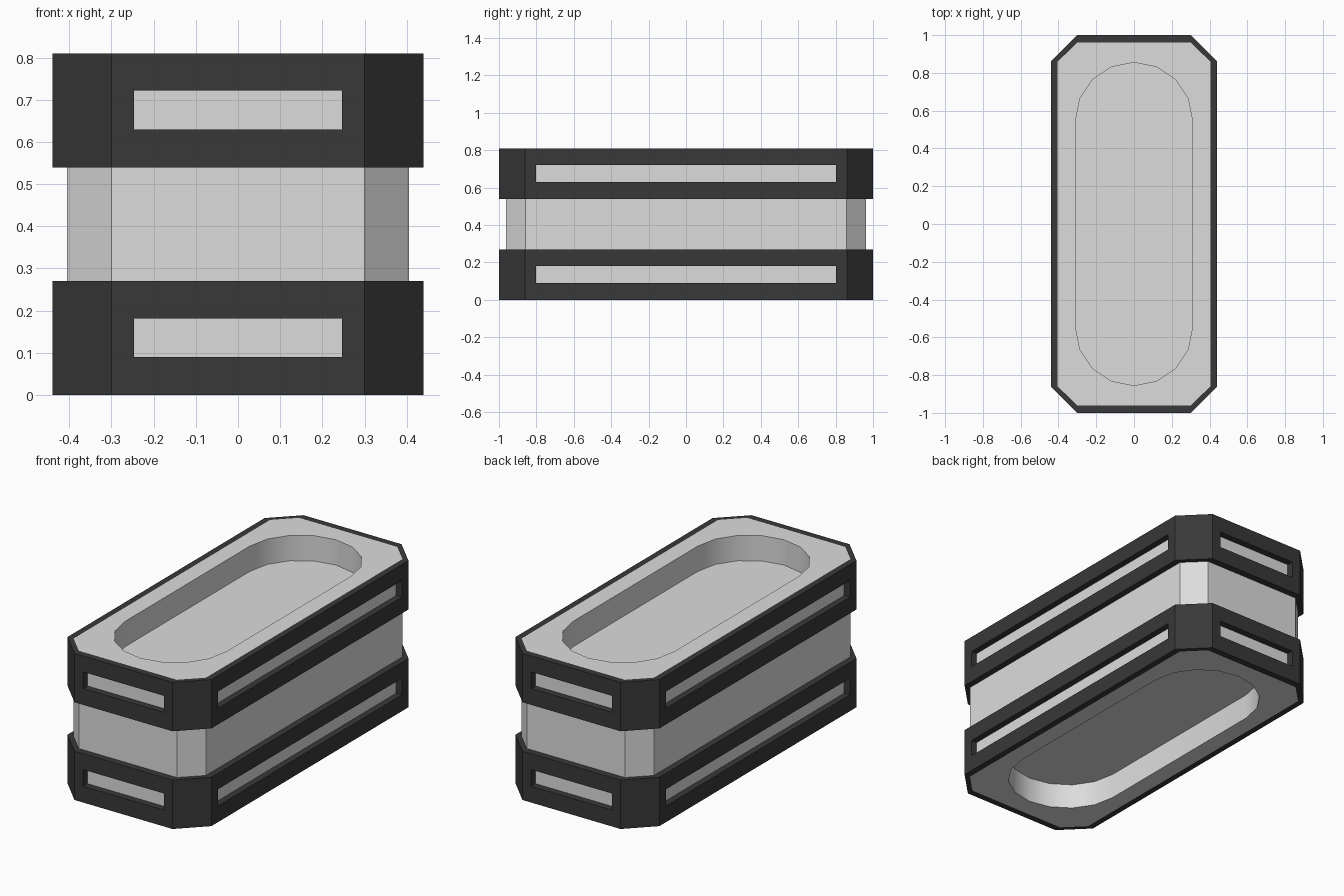
import bpy, bmesh, math

if "Cube" in bpy.data.objects:
    bpy.data.objects.remove(bpy.data.objects["Cube"])

H, BAND = 0.81, 0.27


def material(name, v):
    m = bpy.data.materials.new(name)
    m.diffuse_color = (v, v, v, 1)
    m.use_nodes = True
    m.node_tree.nodes["Principled BSDF"].inputs["Base Color"].default_value = m.diffuse_color
    return m


GREY = material("light grey", 0.72)
DARK = material("charcoal", 0.04)


def octagon(x, y, cx, cy):
    return [(cx, -y), (x, -cy), (x, cy), (cx, y), (-cx, y), (-x, cy), (-x, -cy), (-cx, -y)]


def rectangle(x, y):
    return [(x, -y), (x, y), (-x, y), (-x, -y)]


def stadium(r, y, n=8):
    ends = []
    for s, start in ((1, 0), (-1, math.pi)):
        for i in range(n + 1):
            a = start + math.pi * i / n
            ends.append((r * math.cos(a), s * (y - r) + r * math.sin(a)))
    return ends


def prism(name, outline, z0, z1, mat):
    bm = bmesh.new()
    face = bm.faces.new([bm.verts.new((x, y, z0)) for x, y in outline])
    top = bmesh.ops.extrude_face_region(bm, geom=[face])["geom"]
    bmesh.ops.translate(bm, vec=(0, 0, z1 - z0),
                        verts=[v for v in top if isinstance(v, bmesh.types.BMVert)])
    bmesh.ops.recalc_face_normals(bm, faces=bm.faces)
    mesh = bpy.data.meshes.new(name)
    bm.to_mesh(mesh)
    bm.free()
    mesh.materials.append(mat)
    ob = bpy.data.objects.new(name, mesh)
    bpy.context.collection.objects.link(ob)
    return ob


def cut(ob, outline, z0, z1):
    cutter = prism("cutter", outline, z0, z1, ob.data.materials[0])
    cutter.hide_render = True
    mod = ob.modifiers.new("cut", 'BOOLEAN')
    mod.operation, mod.solver, mod.object = 'DIFFERENCE', 'EXACT', cutter
    bpy.context.view_layer.objects.active = ob
    bpy.ops.object.modifier_apply(modifier=mod.name)
    bpy.data.objects.remove(cutter)


outer = octagon(0.44, 1.0, 0.30, 0.86)
inner = octagon(0.405, 0.962, 0.30, 0.858)

# Core block with a rounded recess in the top and the bottom
core = prism("core_block", inner, 0, H, GREY)
for z0, z1 in ((H - 0.14, H + 0.1), (-0.1, 0.14)):
    cut(core, stadium(0.31, 0.855), z0, z1)
bpy.ops.object.select_all(action='DESELECT')
core.select_set(True)
bpy.context.view_layer.objects.active = core
bpy.ops.object.shade_smooth_by_angle(angle=math.radians(30))

# Dark bands with a slot in each long and short side
for name, z in (("lower_band", 0), ("upper_band", H - BAND)):
    band = prism(name, outer, z, z + BAND, DARK)
    cut(band, inner, z - 0.1, z + BAND + 0.1)
    cut(band, rectangle(0.247, 1.2), z + 0.09, z + 0.182)
    cut(band, rectangle(0.6, 0.803), z + 0.09, z + 0.182)
